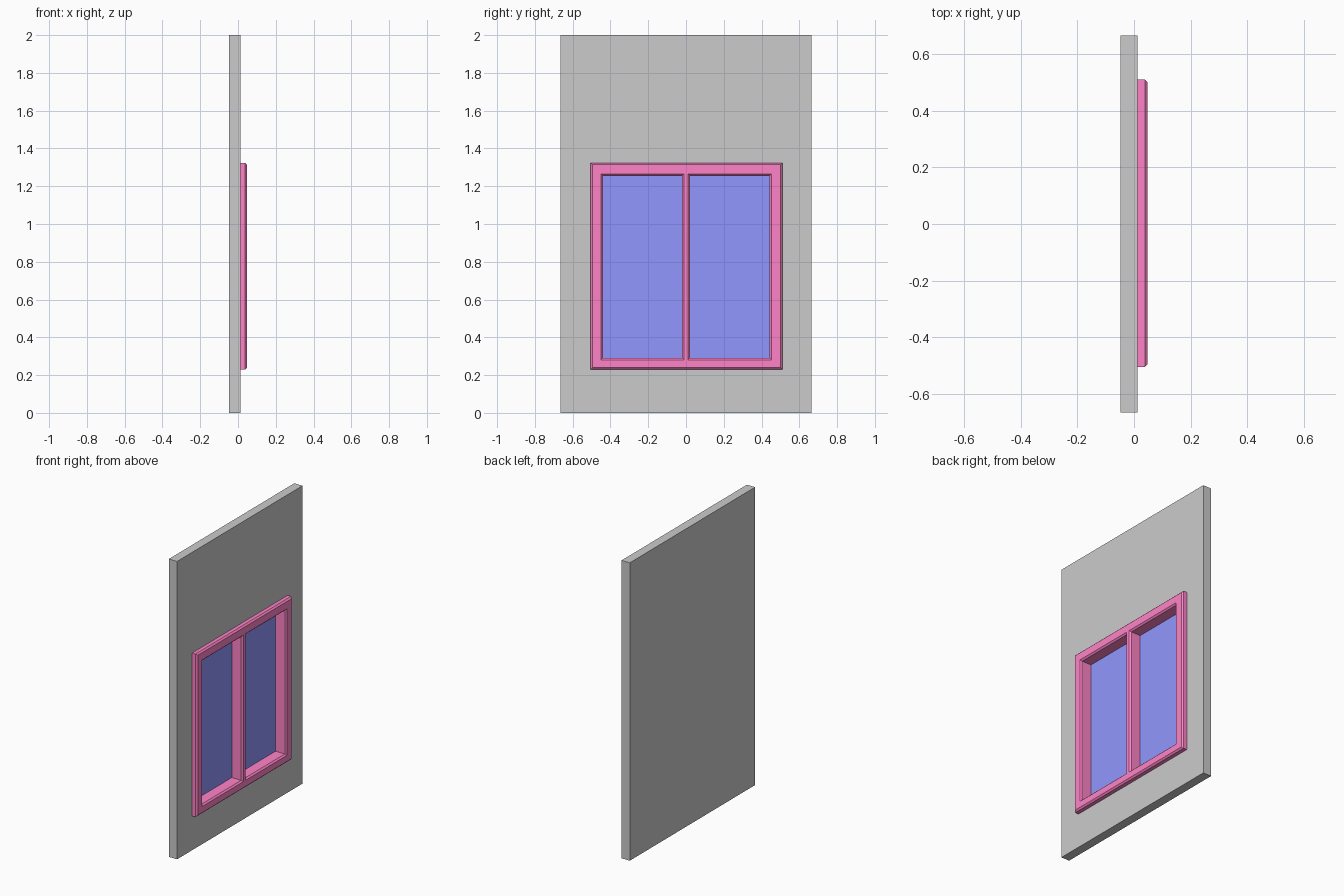
import bpy, bmesh

if "Cube" in bpy.data.objects:
    bpy.data.objects.remove(bpy.data.objects["Cube"])

WALL_BACK, WALL_FRONT = -0.048, 0.013
FRAME_FRONT, PANE_X, BEVEL = 0.048, -0.031, 0.010


def grow(r, d):
    return (r[0] - d, r[1] + d, r[2] - d, r[3] + d)


def loop(x, r):
    y0, y1, z0, z1 = r
    return [(x, y0, z0), (x, y1, z0), (x, y1, z1), (x, y0, z1)]


def material(name, rgb):
    m = bpy.data.materials.new(name)
    m.diffuse_color = (*rgb, 1)
    m.use_nodes = True
    m.node_tree.nodes["Principled BSDF"].inputs["Base Color"].default_value = m.diffuse_color
    return m


def plate(name, x, outer, holes, outer_steps, hole_steps, mat=None, cap=False):
    """Front face with holes, plus side strips stepping back from each outline.
    Steps are (x, outline growth); cap closes the deep end of every outline."""
    bm = bmesh.new()

    def quad(pts):
        bm.faces.new([bm.verts.new(p) for p in pts])

    # front face as a grid of cells, leaving out the openings
    ys = sorted({v for r in [outer] + holes for v in r[:2]})
    zs = sorted({v for r in [outer] + holes for v in r[2:]})
    for a, b in zip(ys, ys[1:]):
        for c, d in zip(zs, zs[1:]):
            y, z = (a + b) / 2, (c + d) / 2
            if not any(h[0] < y < h[1] and h[2] < z < h[3] for h in holes):
                quad(loop(x, (a, b, c, d)))
    # side strips
    for rect, steps in [(outer, outer_steps)] + [(h, hole_steps) for h in holes]:
        prev = loop(x, rect)
        for sx, d in steps:
            cur = loop(sx, grow(rect, d))
            for i in range(4):
                j = (i + 1) % 4
                quad([prev[i], prev[j], cur[j], cur[i]])
            prev = cur
        if cap:
            quad(prev)
    bmesh.ops.remove_doubles(bm, verts=bm.verts, dist=1e-5)
    bmesh.ops.dissolve_limit(bm, angle_limit=0.01, verts=bm.verts, edges=bm.edges)
    bmesh.ops.recalc_face_normals(bm, faces=bm.faces)
    me = bpy.data.meshes.new(name)
    bm.to_mesh(me)
    bm.free()
    ob = bpy.data.objects.new(name, me)
    bpy.context.collection.objects.link(ob)
    if mat:
        me.materials.append(mat)
    return ob


pink = material("frame_pink", (1.0, 0.23, 0.57))
blue = material("glass_blue", (0.29, 0.31, 1.0))

# outlines as (y0, y1, z0, z1)
wall = (-0.665, 0.665, 0.0, 2.0)
frame = (-0.505, 0.510, 0.230, 1.324)
panes = [(-0.440, -0.021, 0.291, 1.255), (0.021, 0.442, 0.291, 1.255)]
pocket = grow((panes[0][0], panes[1][1], panes[0][2], panes[0][3]), 0.012)

# wall slab with a blind recess behind the window
plate("wall", WALL_FRONT, wall, [pocket], [(WALL_BACK, 0)],
      [(PANE_X - 0.005, 0)], cap=True)

# bevelled window frame with centre mullion and deep reveals
plate("window_frame", FRAME_FRONT, grow(frame, -BEVEL),
      [grow(p, BEVEL) for p in panes],
      [(FRAME_FRONT - BEVEL, BEVEL), (WALL_FRONT, BEVEL)],
      [(FRAME_FRONT - BEVEL, -BEVEL), (PANE_X, -BEVEL)], pink)

# glass panes
for side, p in zip(("left", "right"), panes):
    plate(side + "_pane", PANE_X, p, [], [(PANE_X - 0.004, 0)], [], blue, cap=True)
